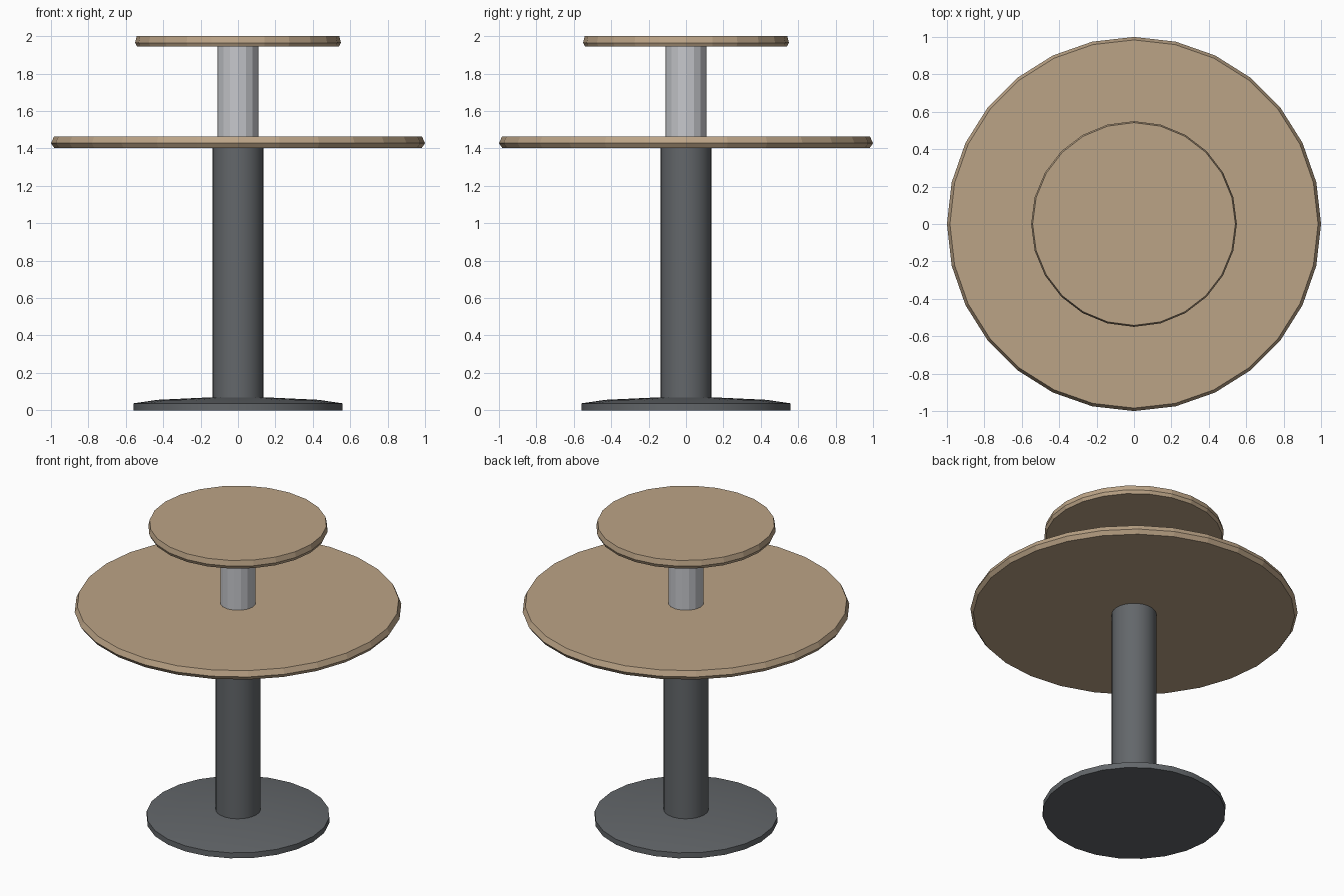
import bpy, bmesh, math

if "Cube" in bpy.data.objects:
    bpy.data.objects.remove(bpy.data.objects["Cube"])

def material(name, rgb):
    m = bpy.data.materials.new(name)
    m.diffuse_color = (*rgb, 1)
    m.use_nodes = True
    m.node_tree.nodes["Principled BSDF"].inputs["Base Color"].default_value = m.diffuse_color
    return m

wood = material("wood", (0.50, 0.37, 0.24))
dark = material("dark_metal", (0.125, 0.135, 0.145))
light = material("light_metal", (0.56, 0.57, 0.60))

def lathe(name, profile, sides, mat, smooth=None):
    """Turn (radius, z) points, bottom to top, into a capped solid."""
    bm = bmesh.new()
    rings = [[bm.verts.new((r * math.cos(2 * math.pi * i / sides),
                            r * math.sin(2 * math.pi * i / sides), z))
              for i in range(sides)] for r, z in profile]
    for a, b in zip(rings, rings[1:]):
        for i in range(sides):
            j = (i + 1) % sides
            bm.faces.new((a[i], a[j], b[j], b[i]))
    bm.faces.new(rings[0][::-1])
    bm.faces.new(rings[-1])
    me = bpy.data.meshes.new(name)
    bm.to_mesh(me)
    bm.free()
    me.materials.append(mat)
    ob = bpy.data.objects.new(name, me)
    bpy.context.collection.objects.link(ob)
    if smooth:
        bpy.ops.object.select_all(action='DESELECT')
        ob.select_set(True)
        bpy.context.view_layer.objects.active = ob
        bpy.ops.object.shade_smooth_by_angle(angle=math.radians(smooth))
    return ob

# Foot plate with a shallow domed top
lathe("base", [(0.56, 0), (0.56, 0.037), (0.43, 0.056), (0.13, 0.07)], 24, dark, 30)
# Thick lower post and thinner upper post
lathe("lower_post", [(0.137, 0.06), (0.137, 1.41)], 24, dark, 30)
lathe("upper_post", [(0.11, 1.45), (0.11, 1.955)], 16, light)
# Round shelves with bevelled rims
lathe("large_shelf", [(0.982, 1.402), (1.0, 1.428), (0.984, 1.463)], 28, wood)
lathe("small_shelf", [(0.54, 1.944), (0.55, 1.965), (0.542, 2.0)], 24, wood)
